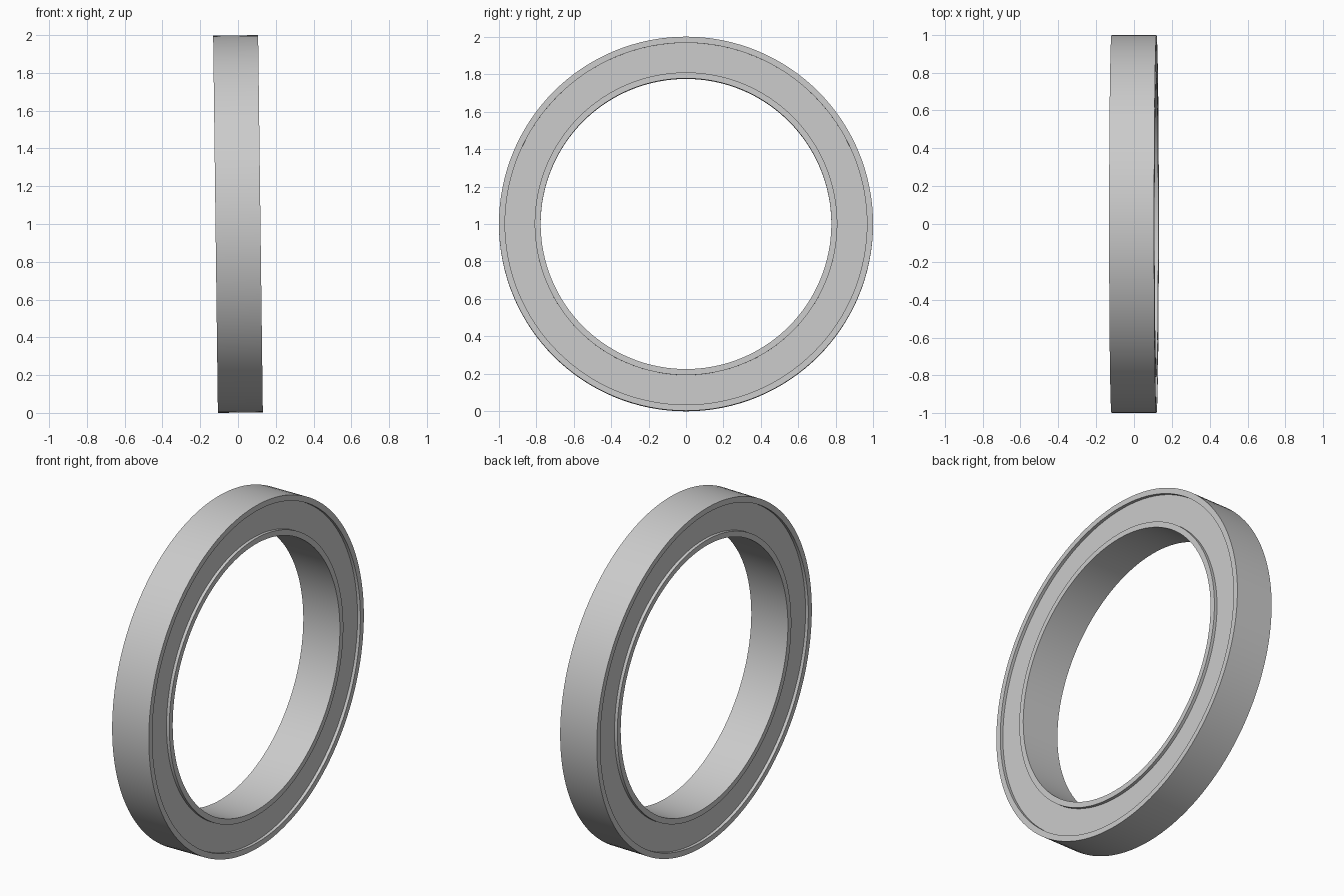
import bpy
import bmesh
import math

cube = bpy.data.objects.get("Cube")
if cube:
    bpy.data.objects.remove(cube, do_unlink=True)

SEGMENTS = 128
TILT = -0.0125      # slight lean of the axle
HALF_WIDTH = 0.119
RECESS = 0.018      # depth of the shield below the ring faces

steel = bpy.data.materials.new("grey steel")
steel.use_nodes = True
colour = (0.6, 0.6, 0.6, 1)
steel.diffuse_color = colour
steel.node_tree.nodes["Principled BSDF"].inputs["Base Color"].default_value = colour


def ring(name, inner, outer, half_width):
    """Spin a rectangular section around the x axis."""
    bm = bmesh.new()
    section = [(-half_width, inner), (half_width, inner),
               (half_width, outer), (-half_width, outer)]
    verts = [bm.verts.new((x, 0, r)) for x, r in section]
    edges = [bm.edges.new((verts[i], verts[(i + 1) % 4])) for i in range(4)]
    bmesh.ops.spin(bm, geom=verts + edges, cent=(0, 0, 0), axis=(1, 0, 0),
                   angle=math.tau, steps=SEGMENTS, use_merge=True)
    bmesh.ops.remove_doubles(bm, verts=bm.verts, dist=0.0001)
    bmesh.ops.recalc_face_normals(bm, faces=bm.faces)
    mesh = bpy.data.meshes.new(name)
    bm.to_mesh(mesh)
    bm.free()
    mesh.materials.append(steel)
    obj = bpy.data.objects.new(name, mesh)
    bpy.context.collection.objects.link(obj)
    obj.location.z = 1
    obj.rotation_euler.y = TILT
    bpy.ops.object.select_all(action="DESELECT")
    obj.select_set(True)
    bpy.context.view_layer.objects.active = obj
    bpy.ops.object.shade_smooth_by_angle(angle=math.radians(30))


# Outer race, inner race and the recessed shield between them
ring("outer_race", 0.966, 0.9986, HALF_WIDTH)
ring("inner_race", 0.776, 0.808, HALF_WIDTH)
ring("shield", 0.808, 0.966, HALF_WIDTH - RECESS)
